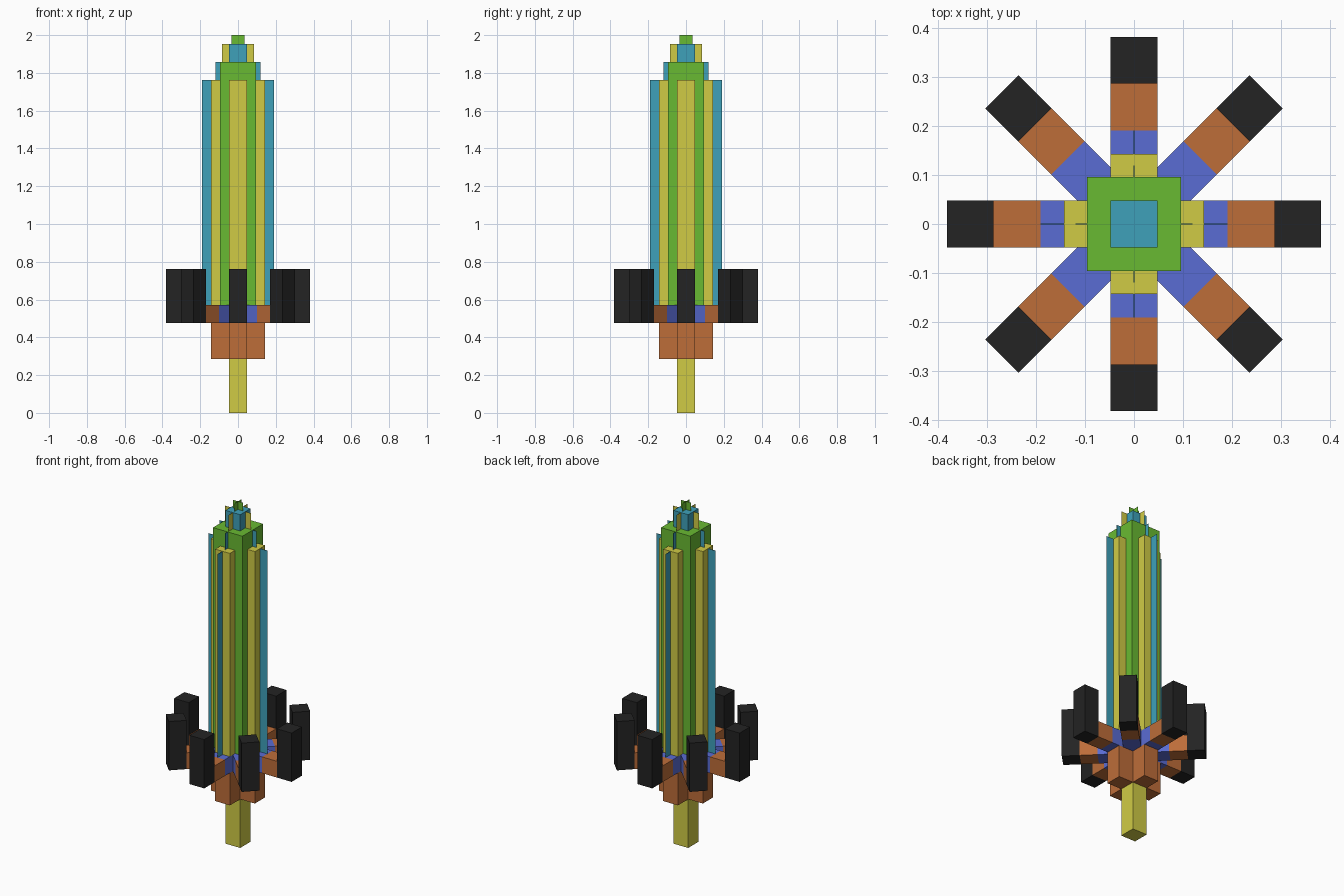
import bpy, bmesh, math
from mathutils import Matrix, Vector

cube = bpy.data.objects.get("Cube")
if cube:
    bpy.data.objects.remove(cube, do_unlink=True)

U = 2 / 21          # one block of the design grid
H = U / 2


def material(name, rgb):
    lin = [((c / 255 + 0.055) / 1.055) ** 2.4 for c in rgb] + [1]
    m = bpy.data.materials.new(name)
    m.use_nodes = True
    m.diffuse_color = lin
    bsdf = next(n for n in m.node_tree.nodes if n.type == 'BSDF_PRINCIPLED')
    bsdf.inputs["Base Color"].default_value = lin
    return m


YELLOW = material("yellow", (208, 203, 69))
GREEN = material("green", (105, 186, 50))
TEAL = material("teal", (62, 161, 186))
BLUE = material("blue", (90, 108, 211))
ORANGE = material("orange", (189, 109, 57))
BLACK = material("black", (35, 35, 35))


def finish(name, bm, mat):
    mesh = bpy.data.meshes.new(name)
    bm.to_mesh(mesh)
    bm.free()
    mesh.materials.append(mat)
    bpy.context.collection.objects.link(bpy.data.objects.new(name, mesh))


def spokes(name, mat, r0, r1, width, z0, z1, count=4):
    """Boxes from radius r0 to r1, repeated around the z axis."""
    bm = bmesh.new()
    for i in range(count):
        m = (Matrix.Rotation(math.tau * i / count, 4, 'Z')
             @ Matrix.Translation(((r0 + r1) / 2, 0, (z0 + z1) / 2))
             @ Matrix.Diagonal((r1 - r0, width, z1 - z0, 1)))
        bmesh.ops.create_cube(bm, size=1, matrix=m)
    finish(name, bm, mat)


def block(name, mat, half, z0, z1):
    spokes(name, mat, -half, half, 2 * half, z0, z1, 1)


def vanes(name, mat, r0, r1, z0, z1):
    """Four flat sheets standing around the z axis."""
    bm = bmesh.new()
    for i in range(4):
        rot = Matrix.Rotation(math.tau * i / 4, 3, 'Z')
        corners = ((r0, z0), (r1, z0), (r1, z1), (r0, z1))
        bm.faces.new([bm.verts.new(rot @ Vector((r, 0, z))) for r, z in corners])
    finish(name, bm, mat)


# Grip and cross-shaped collar
block("grip", YELLOW, H, 0, 3 * U)
block("collar_core", ORANGE, H, 3 * U, 5 * U)
spokes("collar_lobes", ORANGE, H, 1.5 * U, U, 3 * U, 5 * U)

# Eight-armed guard with upright end posts
spokes("guard_inner_arms", BLUE, 0, 2 * U, U, 5 * U, 6 * U, 8)
spokes("guard_outer_arms", ORANGE, 2 * U, 3 * U, U, 5 * U, 6 * U, 8)
spokes("guard_posts", BLACK, 3 * U, 4 * U, U, 5 * U, 8 * U, 8)

# Blade: square core, four ribs and thin cutting edges
block("blade_core", GREEN, U, 6 * U, 19.5 * U)
spokes("blade_ribs", YELLOW, U, 1.5 * U, U, 6 * U, 18.5 * U)
spokes("blade_edges", TEAL, 1.5 * U, 2 * U, 0.002, 6 * U, 18.5 * U)
spokes("upper_blade_edges", TEAL, U, 1.25 * U, 0.002, 18.5 * U, 19.5 * U)

# Stepped tip with flat vanes
block("tip_block", TEAL, H, 19.5 * U, 20.5 * U)
vanes("tip_vanes", YELLOW, H, 0.9 * U, 19.5 * U, 20.5 * U)
vanes("point_vanes", GREEN, 0, 0.35 * U, 20.5 * U, 21 * U)
